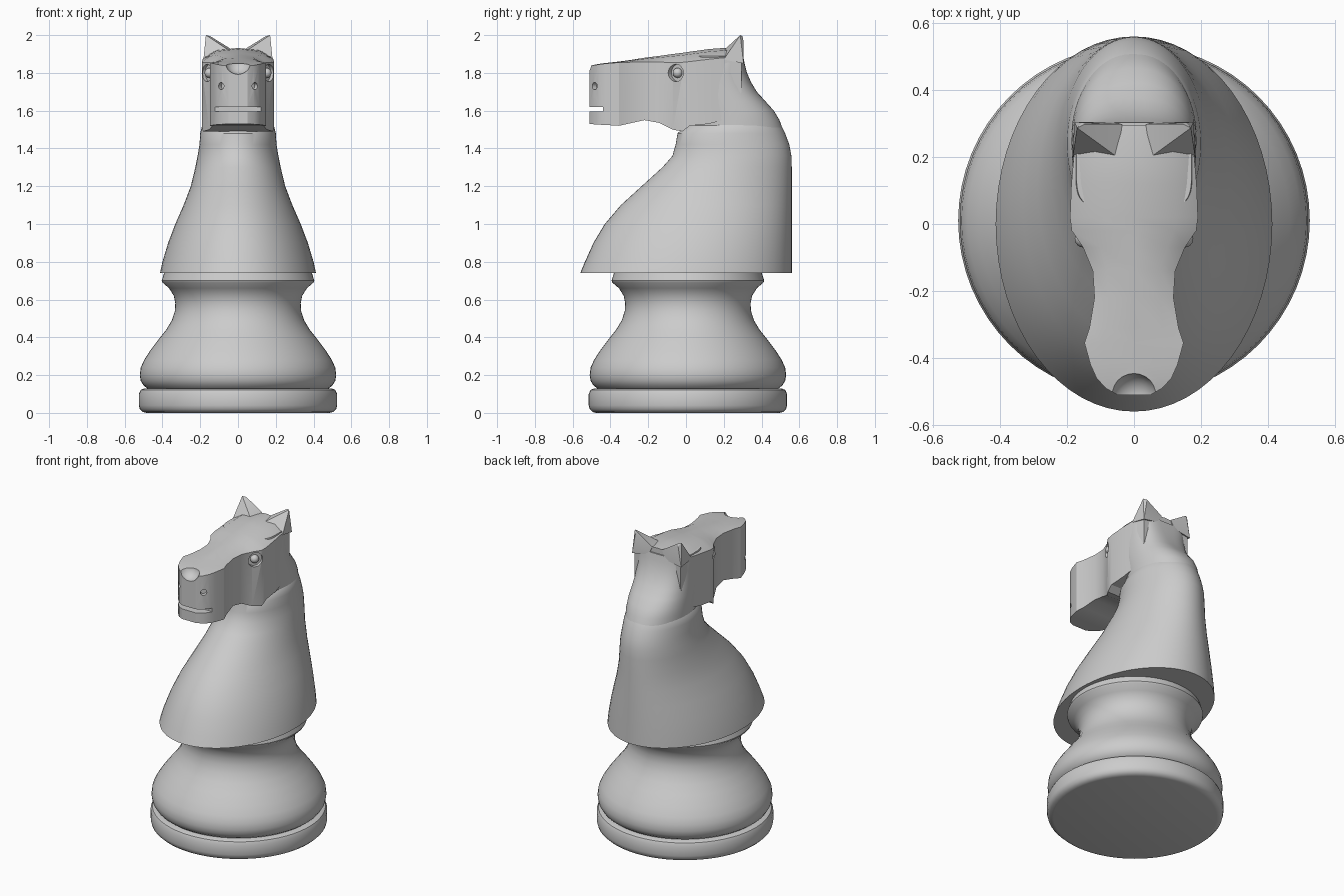
import bpy, bmesh, math
from mathutils import Vector

cube = bpy.data.objects.get("Cube")
if cube:
    bpy.data.objects.remove(cube, do_unlink=True)

grey = bpy.data.materials.new("stone_grey")
grey.use_nodes = True
grey.diffuse_color = (0.6, 0.6, 0.6, 1)
grey.node_tree.nodes["Principled BSDF"].inputs["Base Color"].default_value = (0.6, 0.6, 0.6, 1)


def finish(name, bm):
    bmesh.ops.recalc_face_normals(bm, faces=bm.faces)
    mesh = bpy.data.meshes.new(name)
    bm.to_mesh(mesh)
    bm.free()
    mesh.materials.append(grey)
    ob = bpy.data.objects.new(name, mesh)
    bpy.context.collection.objects.link(ob)
    return ob


def activate(ob):
    bpy.ops.object.select_all(action='DESELECT')
    ob.select_set(True)
    bpy.context.view_layer.objects.active = ob


def smooth(ob, angle=35):
    activate(ob)
    bpy.ops.object.shade_smooth_by_angle(angle=math.radians(angle))


def loft(name, rings):
    """Skin a list of closed rings and cap both ends."""
    bm = bmesh.new()
    loops = [[bm.verts.new(p) for p in ring] for ring in rings]
    n = len(loops[0])
    for a, b in zip(loops, loops[1:]):
        for i in range(n):
            j = (i + 1) % n
            bm.faces.new((a[i], a[j], b[j], b[i]))
    bm.faces.new(loops[0])
    bm.faces.new(loops[-1])
    return finish(name, bm)


def oval(z, front, back, half, power=2.0, n=64):
    """Horizontal superellipse ring."""
    cy, ry = (front + back) / 2, (back - front) / 2
    ring = []
    for i in range(n):
        c, s = math.cos(math.tau * i / n), math.sin(math.tau * i / n)
        ring.append((half * math.copysign(abs(c) ** (2 / power), c),
                     cy + ry * math.copysign(abs(s) ** (2 / power), s), z))
    return ring


def turned(name, profile, cy=0.01):
    return loft(name, [oval(z, cy - r, cy + r, r) for r, z in profile])


# Turned base: foot disc and waisted pedestal
smooth(turned("foot_disc", [(.485, 0), (.505, .005), (.52, .02), (.525, .04),
                            (.525, .1), (.515, .122), (.495, .13)]))
smooth(turned("pedestal", [(.48, .13), (.5, .145), (.515, .17), (.52, .2), (.515, .24),
                           (.497, .28), (.465, .33), (.42, .39), (.38, .44), (.35, .49),
                           (.334, .54), (.332, .58), (.34, .62), (.365, .66),
                           (.4, .69), (.404, .7), (.39, .745)]))

# Lower neck flaring over the pedestal: z, front, back, half width
smooth(loft("lower_neck", [oval(*s) for s in [
    (.74, -.56, .56, .413), (.8, -.535, .56, .4), (.9, -.49, .56, .37),
    (1.0, -.43, .56, .332), (1.1, -.345, .56, .288), (1.2, -.235, .56, .25),
    (1.3, -.125, .56, .226), (1.36, -.072, .558, .214), (1.42, -.055, .547, .204),
    (1.48, -.045, .525, .2), (1.52, .0, .505, .19), (1.55, .05, .485, .165)]]))

# Upper neck rising to the back of the head: adds squareness toward the top
smooth(loft("upper_neck", [oval(*s) for s in [
    (1.48, .0, .52, .187, 2), (1.55, .01, .495, .187, 2.1), (1.6, .01, .465, .186, 2.2),
    (1.65, .01, .42, .185, 2.3), (1.7, .01, .375, .183, 2.5), (1.75, .01, .345, .182, 2.7),
    (1.8, .01, .323, .181, 3), (1.85, .02, .31, .18, 3.5), (1.89, .04, .303, .172, 4)]]))

# Head: stations along y with half width, crown, top edge and underside heights
stations = [
    (-.51, .05, 1.84, 1.838, 1.53), (-.49, .085, 1.843, 1.84, 1.528),
    (-.46, .112, 1.848, 1.845, 1.526), (-.42, .13, 1.853, 1.85, 1.524),
    (-.355, .148, 1.86, 1.855, 1.52), (-.31, .133, 1.866, 1.856, 1.53),
    (-.22, .118, 1.88, 1.858, 1.55), (-.14, .123, 1.89, 1.857, 1.535),
    (-.07, .152, 1.9, 1.855, 1.5), (-.02, .186, 1.906, 1.856, 1.49),
    (.02, .191, 1.912, 1.86, 1.52), (.12, .187, 1.926, 1.872, 1.53),
    (.2, .18, 1.932, 1.88, 1.55), (.295, .168, 1.926, 1.885, 1.7)]
rings = []
for y, w, crown, edge, low in stations:
    mid = crown - (crown - edge) * .25
    rings.append([(w, y, low), (w, y, edge), (w * .65, y, mid), (0, y, crown),
                  (-w * .65, y, mid), (-w, y, edge), (-w, y, low)])
head = loft("head", rings)


def ball(name, centre, radius):
    bm = bmesh.new()
    bmesh.ops.create_uvsphere(bm, u_segments=24, v_segments=14, radius=radius)
    bmesh.ops.translate(bm, verts=bm.verts, vec=centre)
    return finish(name, bm)


def drum(name, centre, direction, radius, depth):
    bm = bmesh.new()
    bmesh.ops.create_cone(bm, cap_ends=True, segments=28, radius1=radius,
                          radius2=radius, depth=depth)
    turn = Vector(direction).to_track_quat('Z', 'Y').to_matrix()
    bmesh.ops.rotate(bm, verts=bm.verts, matrix=turn)
    bmesh.ops.translate(bm, verts=bm.verts, vec=centre)
    return finish(name, bm)


def carve(target, cutter):
    cutter.hide_render = True
    activate(target)
    mod = target.modifiers.new("carve", 'BOOLEAN')
    mod.operation, mod.solver, mod.object = 'DIFFERENCE', 'EXACT', cutter
    bpy.ops.object.modifier_apply(modifier=mod.name)
    bpy.data.objects.remove(cutter, do_unlink=True)


# Mouth slot and nose scoop
bm = bmesh.new()
bmesh.ops.create_cube(bm, size=1)
bmesh.ops.scale(bm, verts=bm.verts, vec=(.4, .16, .024))
bmesh.ops.translate(bm, verts=bm.verts, vec=(0, -.52, 1.608))
carve(head, finish("mouth_cutter", bm))
carve(head, ball("nose_cutter", (0, -.515, 1.862), .07))

for side, label in ((1, "left"), (-1, "right")):
    # Nostril and eye socket recesses
    carve(head, drum("nostril_cutter", (side * .088, -.482, 1.73), (side * .6, -.8, 0), .019, .05))
    carve(head, drum("socket_cutter", (side * .166, -.055, 1.8), (side * .8, -.6, 0), .046, .05))
    smooth(ball(label + "_eyeball", (side * .151, -.044, 1.8), .026))
    # Pointed ear
    bm = bmesh.new()
    for x, y, z in [(.035, .298, 1.925), (.05, .2, 1.92), (.183, .2, 1.87), (.178, .305, 1.85),
                    (.06, .304, 1.87), (.148, .298, 1.995), (.17, .287, 2.0), (.155, .303, 1.98)]:
        bm.verts.new((side * x, y, z))
    bmesh.ops.convex_hull(bm, input=bm.verts)
    smooth(finish(label + "_ear", bm), 25)

smooth(head, 28)
